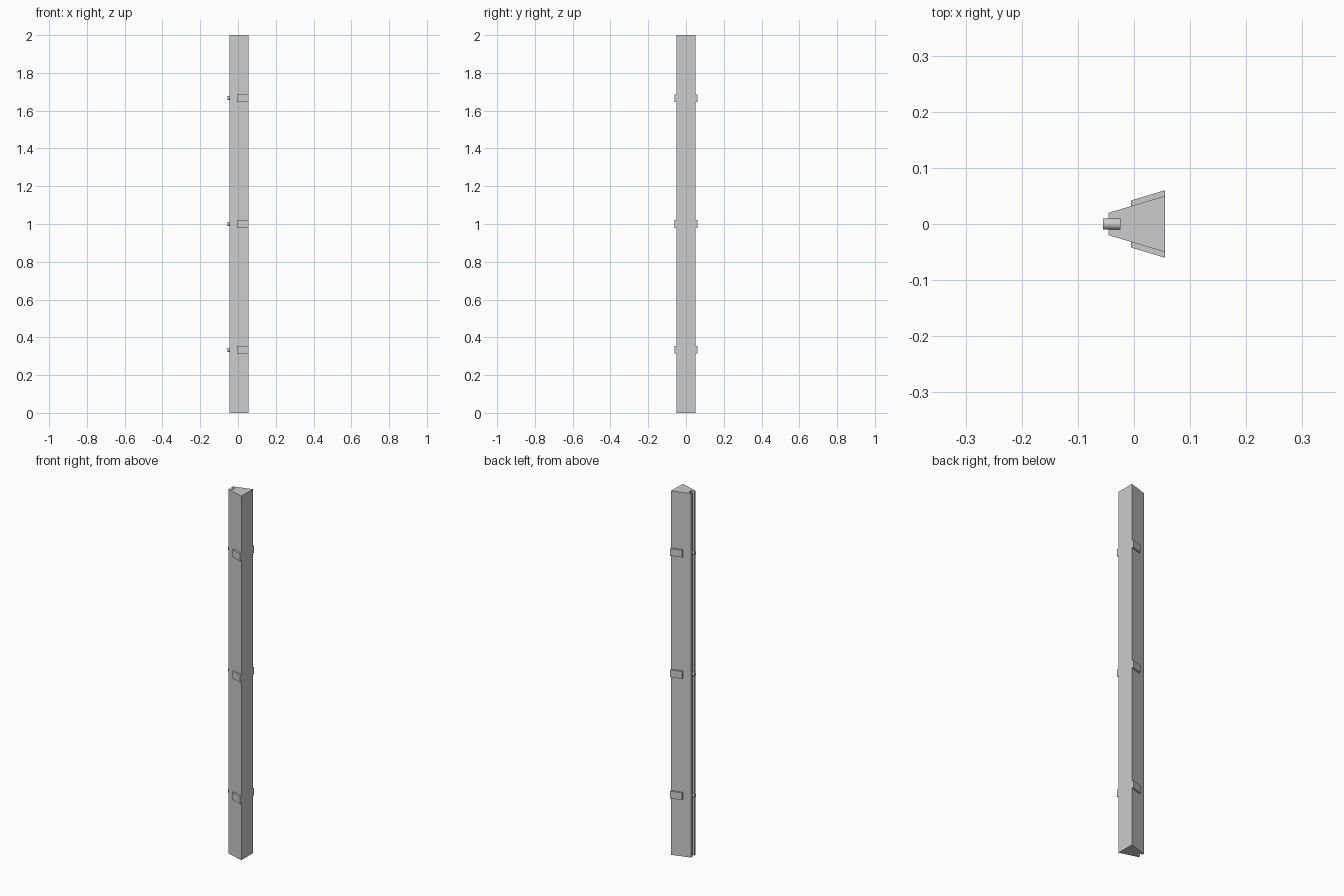
import bpy, bmesh, math

if "Cube" in bpy.data.objects:
    bpy.data.objects.remove(bpy.data.objects["Cube"])


def prism(name, profile, z0, z1):
    """Extrude an xy outline from z0 to z1."""
    bm = bmesh.new()
    face = bm.faces.new([bm.verts.new((x, y, z0)) for x, y in profile])
    top = bmesh.ops.extrude_face_region(bm, geom=[face])["geom"]
    for v in top:
        if isinstance(v, bmesh.types.BMVert):
            v.co.z = z1
    bmesh.ops.recalc_face_normals(bm, faces=bm.faces)
    mesh = bpy.data.meshes.new(name)
    bm.to_mesh(mesh)
    bm.free()
    obj = bpy.data.objects.new(name, mesh)
    bpy.context.collection.objects.link(obj)
    return obj


BACK, NARROW, GROOVE = 0.055, -0.045, -0.025

# Tapered post with a full-length groove in its narrow side
half = [(GROOVE, 0.01), (NARROW, 0.01), (NARROW, 0.02), (BACK, 0.05)]
prism("post", half + [(x, -y) for x, y in reversed(half)], 0, 2)

for i, z in enumerate((1 / 3, 1, 5 / 3), 1):
    # Side clips lying flat on both slanted faces
    for side, s in (("left", 1), ("right", -1)):
        clip = [(-0.005, 0.032), (BACK, 0.05), (BACK, 0.06), (-0.005, 0.042)]
        prism(f"{side}_clip_{i}", [(x, s * y) for x, y in clip], z - 0.02, z + 0.02)

    # Round pin sticking out of the groove
    bpy.ops.mesh.primitive_cylinder_add(vertices=32, radius=0.01, depth=0.03,
                                        location=(-0.04, 0, z),
                                        rotation=(0, math.pi / 2, 0))
    bpy.context.object.name = f"groove_pin_{i}"
    bpy.ops.object.shade_smooth_by_angle()
